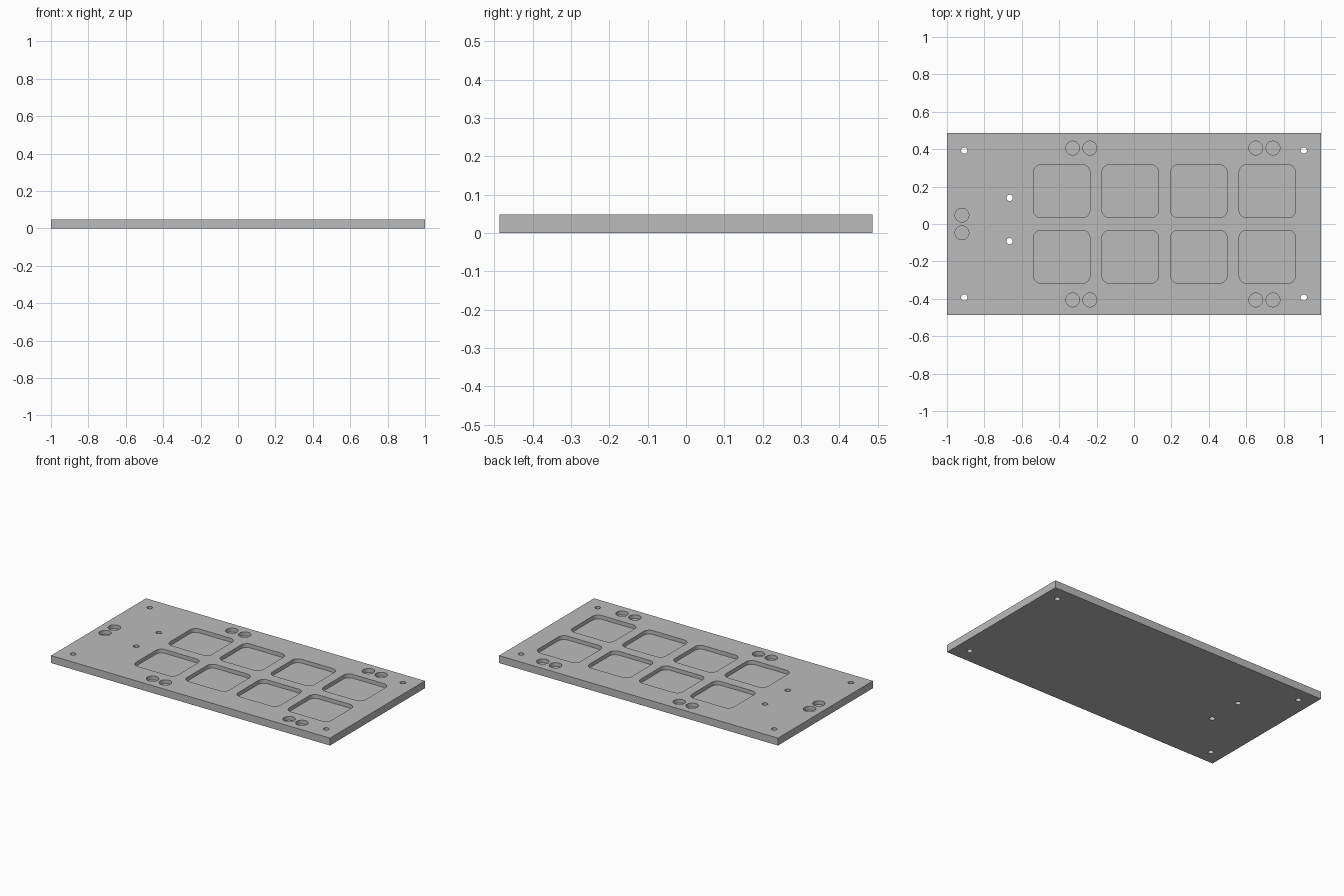
import bpy, bmesh
from math import cos, sin, pi

cube = bpy.data.objects.get("Cube")
if cube:
    bpy.data.objects.remove(cube, do_unlink=True)

LENGTH, WIDTH, THICK = 2.0, 0.972, 0.048
RECESS = 0.025  # depth of pockets and blind holes

grey = bpy.data.materials.new("plain grey")
grey.use_nodes = True
colour = (0.5, 0.5, 0.5, 1)
grey.diffuse_color = colour
grey.node_tree.nodes["Principled BSDF"].inputs["Base Color"].default_value = colour


def circle(x, y, r, n=32):
    return [(x + r * cos(2 * pi * i / n), y + r * sin(2 * pi * i / n)) for i in range(n)]


def rounded_rect(x, y, w, h, r, n=8):
    pts = []
    for k, (sx, sy) in enumerate(((1, 1), (-1, 1), (-1, -1), (1, -1))):
        cx, cy = x + sx * (w / 2 - r), y + sy * (h / 2 - r)
        for i in range(n + 1):
            a = (k + i / n) * pi / 2
            pts.append((cx + r * cos(a), cy + r * sin(a)))
    return pts


def prism(bm, outline, z0, z1):
    low = [bm.verts.new((x, y, z0)) for x, y in outline]
    high = [bm.verts.new((x, y, z1)) for x, y in outline]
    bm.faces.new(low[::-1])
    bm.faces.new(high)
    n = len(outline)
    for i in range(n):
        j = (i + 1) % n
        bm.faces.new((low[i], low[j], high[j], high[i]))


def finish(name, bm):
    mesh = bpy.data.meshes.new(name)
    bm.to_mesh(mesh)
    bm.free()
    mesh.materials.append(grey)
    obj = bpy.data.objects.new(name, mesh)
    bpy.context.collection.objects.link(obj)
    return obj


# Flat plate
bm = bmesh.new()
hx, hy = LENGTH / 2, WIDTH / 2
prism(bm, [(-hx, -hy), (hx, -hy), (hx, hy), (-hx, hy)], 0, THICK)
plate = finish("plate", bm)

bm = bmesh.new()
floor, above, below = THICK - RECESS, THICK + 0.05, -0.05

# Two rows of four rounded pockets
for col in range(4):
    for side in (-1, 1):
        prism(bm, rounded_rect(-0.387 + 0.3667 * col, side * 0.175, 0.302, 0.283, 0.04),
              floor, above)

# Blind magnet holes in pairs along both long edges and one short edge
pairs = [(x, s * 0.406) for x in (-0.328, -0.236, 0.651, 0.743) for s in (-1, 1)]
pairs += [(-0.92, s * 0.047) for s in (-1, 1)]
for x, y in pairs:
    prism(bm, circle(x, y, 0.037), floor, above)

# Through holes at the corners and beside the pockets
screws = [(sx * 0.908, sy * 0.393) for sx in (-1, 1) for sy in (-1, 1)]
screws += [(-0.665, 0.14), (-0.665, -0.092)]
for x, y in screws:
    prism(bm, circle(x, y, 0.017, 24), below, above)

cutter = finish("recess_cutter", bm)
cutter.hide_render = True

# Cut the plate and shade the round walls smooth
cut = plate.modifiers.new("recesses", "BOOLEAN")
cut.operation = "DIFFERENCE"
cut.solver = "EXACT"
cut.object = cutter
bpy.ops.object.select_all(action="DESELECT")
plate.select_set(True)
bpy.context.view_layer.objects.active = plate
bpy.ops.object.modifier_apply(modifier=cut.name)
bpy.data.objects.remove(cutter, do_unlink=True)
bpy.ops.object.shade_smooth_by_angle(angle=pi / 6)
